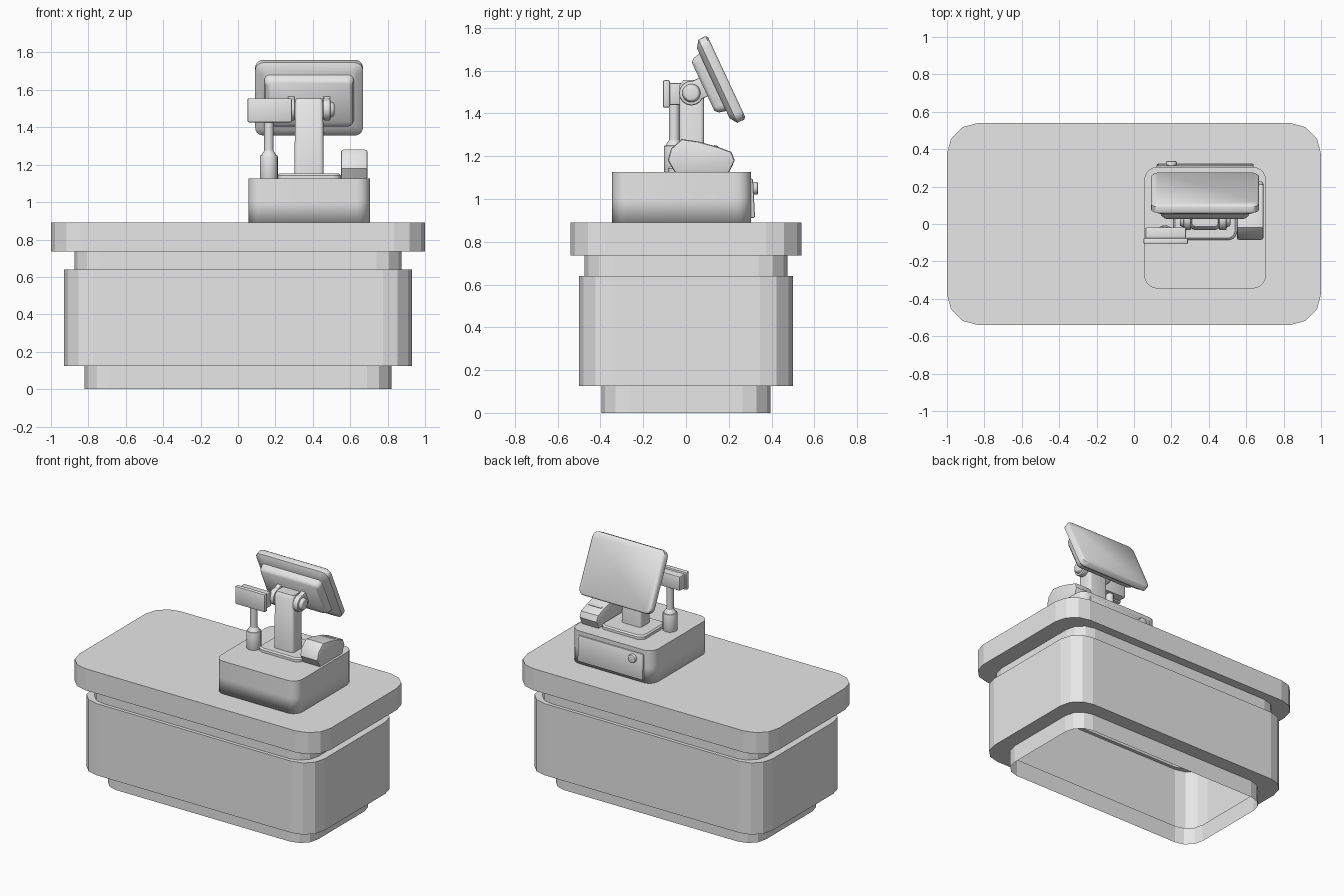
import bpy
import bmesh
from math import sin, cos, pi, radians
from mathutils import Matrix, Vector

cube = bpy.data.objects.get("Cube")
if cube:
    bpy.data.objects.remove(cube, do_unlink=True)

grey = bpy.data.materials.new("plain grey")
grey.use_nodes = True
grey.diffuse_color = (0.8, 0.8, 0.8, 1)
grey.node_tree.nodes["Principled BSDF"].inputs["Base Color"].default_value = (0.8, 0.8, 0.8, 1)


def finish(name, bm, smooth=None):
    """Turn a bmesh into a named object, optionally smooth shaded by angle."""
    mesh = bpy.data.meshes.new(name)
    bm.to_mesh(mesh)
    bm.free()
    mesh.materials.append(grey)
    obj = bpy.data.objects.new(name, mesh)
    bpy.context.collection.objects.link(obj)
    if smooth:
        bpy.ops.object.select_all(action='DESELECT')
        obj.select_set(True)
        bpy.context.view_layer.objects.active = obj
        bpy.ops.object.shade_smooth_by_angle(angle=radians(smooth))
    return obj


def loft(name, rings, centre=(0, 0, 0), tilt=0, segs=3, bottom=True, top=True, smooth=None):
    """Stack rounded rectangles given as (half x, half y, corner radius, height)."""
    bm = bmesh.new()
    loops = []
    for hx, hy, r, z in rings:
        loop = []
        for k, (sx, sy) in enumerate([(1, 1), (-1, 1), (-1, -1), (1, -1)]):
            for i in range(segs + 1):
                a = (k + i / segs) * pi / 2
                loop.append(bm.verts.new((sx * (hx - r) + r * cos(a),
                                          sy * (hy - r) + r * sin(a), z)))
        loops.append(loop)
    n = len(loops[0])
    for low, high in zip(loops, loops[1:]):
        for i in range(n):
            j = (i + 1) % n
            bm.faces.new((low[i], low[j], high[j], high[i]))
    if bottom:
        bm.faces.new(loops[0][::-1])
    if top:
        bm.faces.new(loops[-1])
    bm.transform(Matrix.Translation(centre) @ Matrix.Rotation(radians(tilt), 4, 'X'))
    return finish(name, bm, smooth)


def rod(name, start, end, r1, r2=None, sides=20, soft=0):
    """Cylinder or cone between two points, with optional bevelled rims."""
    a, b = Vector(start), Vector(end)
    bm = bmesh.new()
    bmesh.ops.create_cone(bm, cap_ends=True, segments=sides, radius1=r1,
                          radius2=r1 if r2 is None else r2, depth=(b - a).length)
    if soft:
        rims = [e for e in bm.edges if any(len(f.verts) > 4 for f in e.link_faces)]
        bmesh.ops.bevel(bm, geom=rims, offset=soft, segments=2, affect='EDGES', profile=0.5)
    turn = (b - a).to_track_quat('Z', 'Y').to_matrix().to_4x4()
    bm.transform(Matrix.Translation((a + b) / 2) @ turn)
    return finish(name, bm, 40)


def box(name, low, high, soft=0.006, tilt=0):
    """Softly bevelled box between two corners, tilted about its own centre."""
    low, high = Vector(low), Vector(high)
    bm = bmesh.new()
    bmesh.ops.create_cube(bm, size=1)
    bm.transform(Matrix.Diagonal((*(high - low), 1)))
    bmesh.ops.bevel(bm, geom=bm.edges[:], offset=soft, segments=2, affect='EDGES', profile=0.5)
    bm.transform(Matrix.Translation((low + high) / 2) @ Matrix.Rotation(radians(tilt), 4, 'X'))
    return finish(name, bm, 40)


# Counter: hollow shell, open underneath
plinth, body = (0.82, 0.395, 0.13), (0.93, 0.5, 0.155)
neck, slab = (0.875, 0.475, 0.135), (1.0, 0.54, 0.165)
shell = dict(bottom=False, top=False)
loft("counter_plinth", [(*plinth, 0), (*plinth, 0.125)], **shell)
loft("counter_body", [(*plinth, 0.125), (*body, 0.125), (*body, 0.64), (*neck, 0.64)], **shell)
loft("counter_neck", [(*neck, 0.64), (*neck, 0.735)], **shell)
loft("counter_top", [(*neck, 0.735), (*slab, 0.735), (*slab, 0.89)], bottom=False)

# Register base: soft lower shading, crisp flat top
base = (0.325, 0.325, 0.07)
case = loft("register_base", [(*base, 0.89), (*base, 1.0), (*base, 1.125)],
            centre=(0.38, -0.02, 0), segs=5)
for face in case.data.polygons:
    face.use_smooth = face.normal.z < 0.9

# Drawer on the back of the base
box("drawer_front", (0.12, 0.28, 0.91), (0.64, 0.318, 1.095), 0.008, tilt=3)
rod("drawer_knob", (0.2, 0.3, 1.05), (0.2, 0.337, 1.05), 0.03, soft=0.008)

# Pedestal and column
loft("pedestal_plate", [(0.17, 0.14, 0.045, 1.12), (0.17, 0.14, 0.045, 1.143),
                        (0.16, 0.13, 0.04, 1.152)],
     centre=(0.38, 0.055, 0), segs=5, smooth=30)
loft("column", [(0.078, 0.058, 0.02, 1.14), (0.075, 0.058, 0.02, 1.53),
                (0.07, 0.04, 0.02, 1.555)],
     centre=(0.38, 0.027, 0), segs=4, smooth=40)

# Hinge joining the column to the screen
rod("hinge_bar", (0.27, 0.025, 1.495), (0.5, 0.025, 1.495), 0.04)
for side, s in (("left", 1), ("right", -1)):
    x = 0.38 + s * 0.095
    rod(side + "_hinge_collar", (x - 0.02, 0.025, 1.495), (x + 0.02, 0.025, 1.495),
        0.058, sides=16, soft=0.008)
    rod(side + "_hinge_cap", (x + s * 0.015, 0.025, 1.495), (x + s * 0.04, 0.025, 1.495),
        0.045, 0.035, soft=0.006)
    box(side + "_hinge_arm", (x - 0.018, 0.02, 1.475), (x + 0.018, 0.14, 1.57), tilt=25)

# Tilted screen with chamfered rear and a raised housing
loft("screen", [(0.278, 0.205, 0.04, -0.033), (0.288, 0.215, 0.045, -0.024),
                (0.288, 0.215, 0.045, 0.012), (0.25, 0.18, 0.03, 0.036)],
     centre=(0.38, 0.16, 1.556), tilt=115, segs=5, smooth=50)
loft("screen_housing", [(0.24, 0.15, 0.03, 0.03), (0.235, 0.14, 0.03, 0.07),
                        (0.22, 0.125, 0.02, 0.086)],
     centre=(0.38, 0.158, 1.561), tilt=115, segs=5, smooth=50)

# Customer display on its post
rod("display_post_sleeve", (0.165, -0.055, 1.12), (0.165, -0.055, 1.25), 0.048, soft=0.006)
rod("display_post_taper", (0.165, -0.055, 1.245), (0.165, -0.055, 1.275), 0.044, 0.025)
rod("display_post", (0.165, -0.055, 1.26), (0.165, -0.055, 1.45), 0.025)
box("display_body", (0.062, -0.085, 1.44), (0.278, -0.018, 1.542))
box("display_front", (0.05, -0.108, 1.427), (0.288, -0.075, 1.555), 0.008)

# Receipt printer: side profile extruded across x
profile = [(-0.085, 1.18), (-0.07, 1.235), (-0.02, 1.28), (0.06, 1.268), (0.15, 1.243),
           (0.212, 1.22), (0.228, 1.18), (0.2, 1.12), (-0.05, 1.12)]
bm = bmesh.new()
side = bm.faces.new([bm.verts.new((0.55, y, z)) for y, z in profile])
moved = bmesh.ops.extrude_face_region(bm, geom=[side])["geom"]
bmesh.ops.translate(bm, vec=(0.142, 0, 0), verts=[v for v in moved if isinstance(v, bmesh.types.BMVert)])
bmesh.ops.recalc_face_normals(bm, faces=bm.faces[:])
rims = [e for e in bm.edges if abs(e.verts[0].co.x - e.verts[1].co.x) < 0.001]
bmesh.ops.bevel(bm, geom=rims, offset=0.012, segments=2, affect='EDGES', profile=0.5)
finish("receipt_printer", bm, 40)
box("printer_slot", (0.57, 0.13, 1.243), (0.672, 0.15, 1.25), 0.002, tilt=-12)
